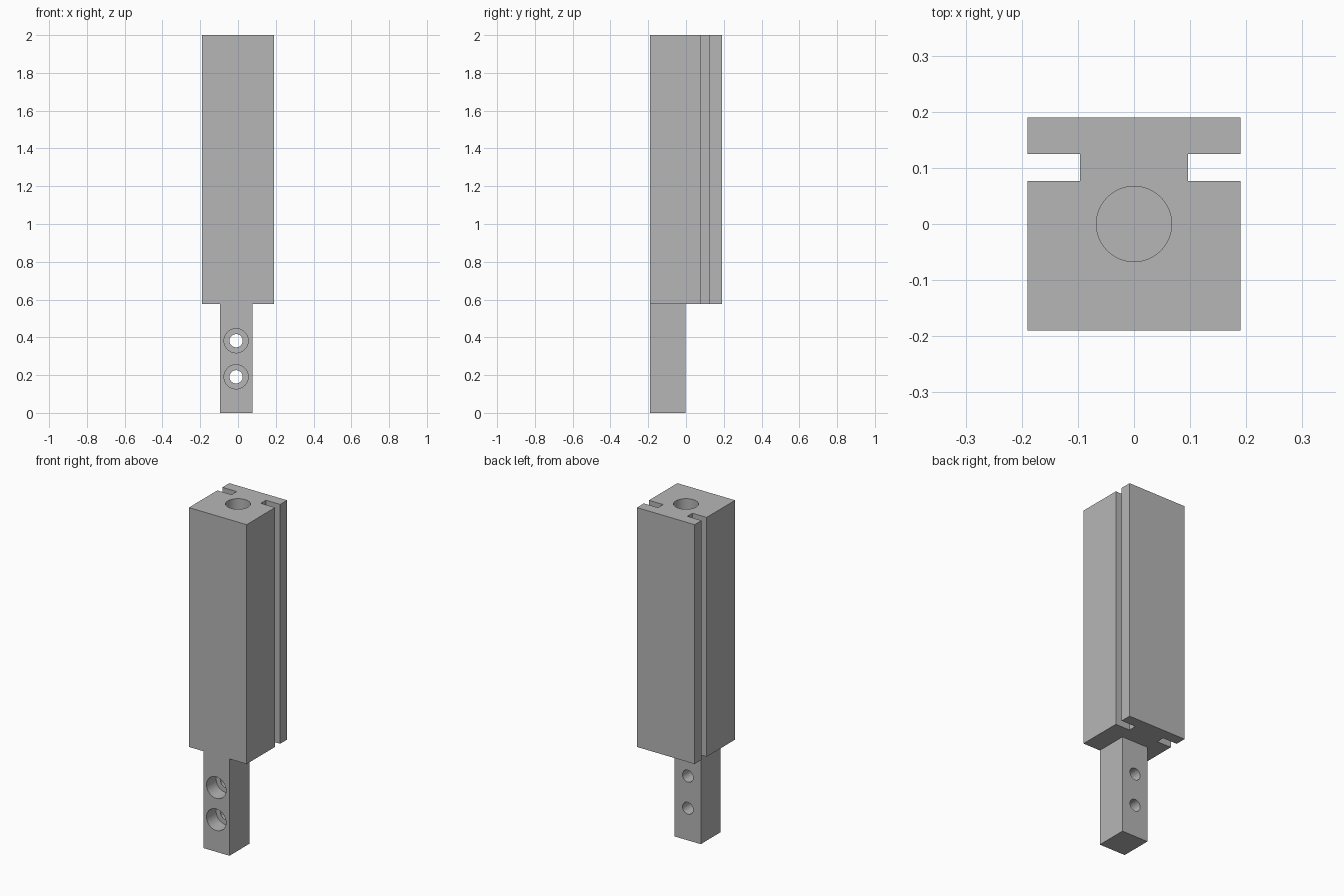
import bpy
import bmesh
import math
from mathutils import Matrix

if "Cube" in bpy.data.objects:
    bpy.data.objects.remove(bpy.data.objects["Cube"], do_unlink=True)

# Single machined metal colour
metal = bpy.data.materials.new("plain grey")
metal.use_nodes = True
GREY = (0.47, 0.47, 0.47, 1)
metal.diffuse_color = GREY
metal.node_tree.nodes["Principled BSDF"].inputs["Base Color"].default_value = GREY


def add_object(name, bm):
    bmesh.ops.recalc_face_normals(bm, faces=bm.faces[:])
    mesh = bpy.data.meshes.new(name)
    bm.to_mesh(mesh)
    bm.free()
    mesh.materials.append(metal)
    obj = bpy.data.objects.new(name, mesh)
    bpy.context.collection.objects.link(obj)
    return obj


def prism(name, outline, z0, z1):
    """Extrude an outline in the xy plane from z0 to z1."""
    bm = bmesh.new()
    face = bm.faces.new([bm.verts.new((x, y, z0)) for x, y in outline])
    top = bmesh.ops.extrude_face_region(bm, geom=[face])["geom"]
    verts = [v for v in top if isinstance(v, bmesh.types.BMVert)]
    bmesh.ops.translate(bm, verts=verts, vec=(0, 0, z1 - z0))
    return add_object(name, bm)


def drill(name, radius, length, centre, along_y=False):
    """Cylinder cutter along z, or along y."""
    bm = bmesh.new()
    spin = Matrix.Rotation(math.pi / 2, 4, "X") if along_y else Matrix()
    bmesh.ops.create_cone(bm, cap_ends=True, segments=64, radius1=radius,
                          radius2=radius, depth=length,
                          matrix=Matrix.Translation(centre) @ spin)
    cutter = add_object(name, bm)
    cutter.hide_render = True
    return cutter


def combine(target, tool, operation):
    bpy.ops.object.select_all(action="DESELECT")
    bpy.context.view_layer.objects.active = target
    target.select_set(True)
    mod = target.modifiers.new(operation, "BOOLEAN")
    mod.operation = operation
    mod.solver = "EXACT"
    mod.object = tool
    bpy.ops.object.modifier_apply(modifier=mod.name)
    bpy.data.objects.remove(tool, do_unlink=True)


HALF, NECK = 0.19, 0.096
SHOULDER, TOP = 0.576, 2.0

# Square body with a T-slot groove down each side
side = [(HALF, -HALF), (HALF, 0.077), (NECK, 0.077),
        (NECK, 0.125), (HALF, 0.125), (HALF, HALF)]
body = prism("holder_body", side + [(-x, y) for x, y in reversed(side)],
             SHOULDER, TOP)

# Mounting tang, flush with the front and slightly off centre
LEFT, RIGHT, BACK = 0.077, -0.095, -0.003
tang = prism("mounting_tang", [(RIGHT, -HALF), (LEFT, -HALF),
                               (LEFT, BACK), (RIGHT, BACK)], 0, SHOULDER)
combine(body, tang, "UNION")

# Blind bore in the top
BORE_DEPTH = 0.4
combine(body, drill("bore_cutter", 0.067, 2 * BORE_DEPTH, (0, 0, TOP)),
        "DIFFERENCE")

# Two counterbored screw holes through the tang
COUNTERBORE_DEPTH = 0.09
for z in (0.191, 0.382):
    combine(body, drill("hole_cutter", 0.035, 0.6, (-0.01, -0.1, z), True),
            "DIFFERENCE")
    combine(body, drill("counterbore_cutter", 0.064, 2 * COUNTERBORE_DEPTH,
                        (-0.01, -HALF, z), True), "DIFFERENCE")

body.select_set(True)
bpy.context.view_layer.objects.active = body
bpy.ops.object.shade_smooth_by_angle(angle=math.radians(30))
